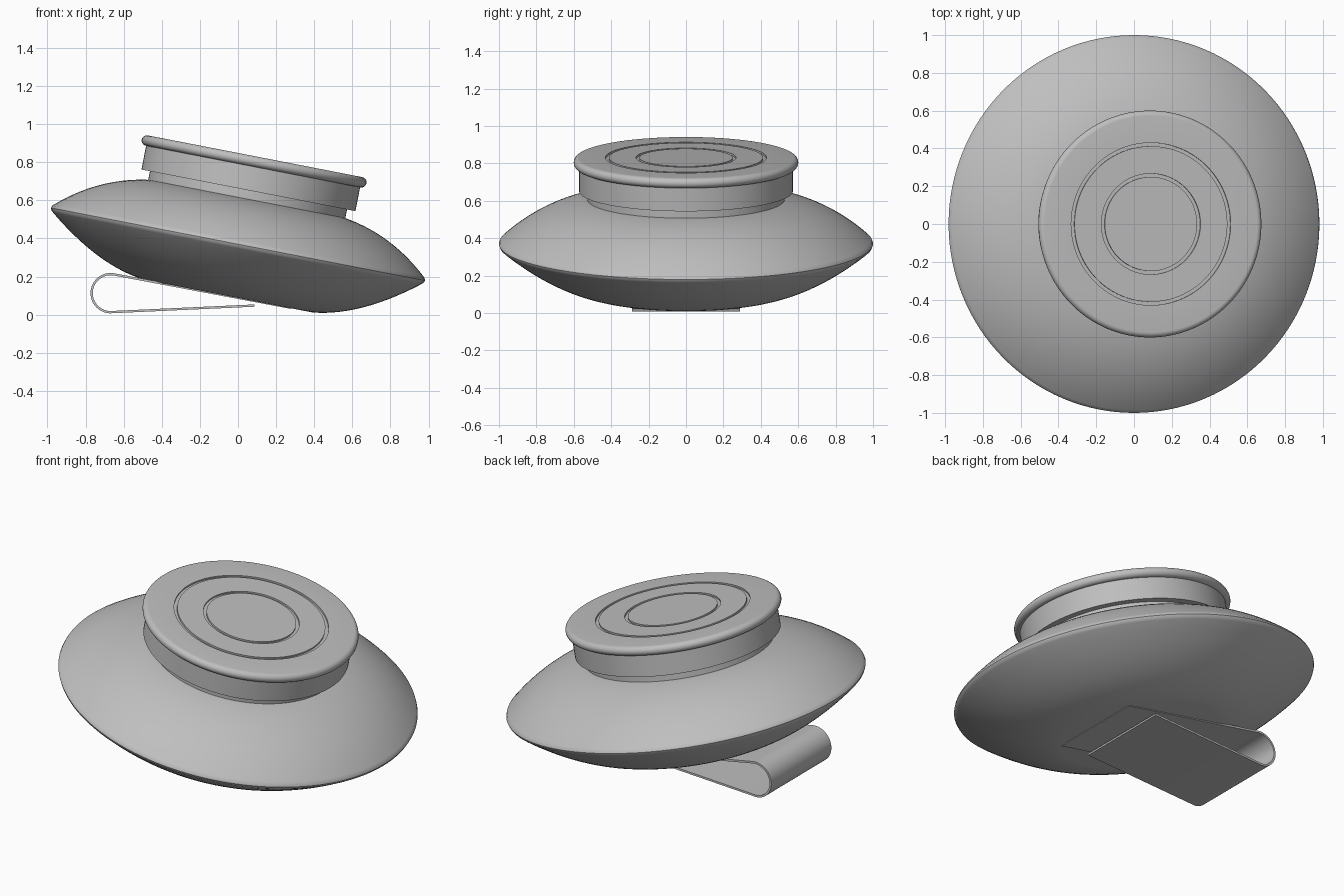
import bpy, bmesh, math
from mathutils import Matrix, Vector

if "Cube" in bpy.data.objects:
    bpy.data.objects.remove(bpy.data.objects["Cube"])

TILT = math.radians(11)
FRAME = Matrix.Translation((0, 0, 0.37)) @ Matrix.Rotation(TILT, 4, 'Y')

grey = bpy.data.materials.new("satin grey")
grey.diffuse_color = (0.52, 0.52, 0.52, 1)
grey.use_nodes = True
grey.node_tree.nodes["Principled BSDF"].inputs["Base Color"].default_value = grey.diffuse_color


def finish(name, bm, angle=30):
    bmesh.ops.recalc_face_normals(bm, faces=bm.faces)
    mesh = bpy.data.meshes.new(name)
    bm.to_mesh(mesh)
    bm.free()
    mesh.materials.append(grey)
    ob = bpy.data.objects.new(name, mesh)
    bpy.context.collection.objects.link(ob)
    bpy.ops.object.select_all(action='DESELECT')
    ob.select_set(True)
    bpy.context.view_layer.objects.active = ob
    bpy.ops.object.shade_smooth_by_angle(angle=math.radians(angle))
    return ob


def lathe(name, profile, steps=128):
    """Spin (radius, height) points about the tilted axis."""
    bm = bmesh.new()
    verts = [bm.verts.new((r, 0, h)) for r, h in profile]
    edges = [bm.edges.new(pair) for pair in zip(verts, verts[1:])]
    bmesh.ops.spin(bm, geom=verts + edges, cent=(0, 0, 0), axis=(0, 0, 1),
                   angle=math.tau, steps=steps, use_duplicate=False)
    bmesh.ops.remove_doubles(bm, verts=bm.verts, dist=1e-5)
    ob = finish(name, bm)
    ob.matrix_world = FRAME
    return ob


def bezier(a, c, b, n=14):
    a, c, b = Vector(a), Vector(c), Vector(b)
    return [tuple(a * (1 - t) ** 2 + c * 2 * t * (1 - t) + b * t * t)
            for t in (i / n for i in range(n + 1))]


# Saucer body: flat base, curved underside, rounded rim, domed top
under = bezier((0.45, -0.277), (0.70, -0.25), (0.985, -0.022))
rim = [(0.995, -0.013), (1.0, 0.0), (0.995, 0.013)]
dome = bezier((0.985, 0.022), (0.78, 0.205), (0.52, 0.243))
lathe("saucer_body", [(0, -0.277)] + under + rim + dome + [(0, 0.243)])

# Recessed collar and wider neck above it
lathe("recessed_collar", [(0, 0.20), (0.527, 0.20), (0.527, 0.295), (0, 0.295)])
lathe("neck", [(0, 0.288), (0.572, 0.288), (0.572, 0.425), (0, 0.425)])

# Cap: rounded bead edge and a flat top with two ring grooves
TOP, BEAD = 0.47, 0.0275
bead = [(0.573 + BEAD * math.cos(a), TOP - BEAD + BEAD * math.sin(a))
        for a in (math.radians(-90 + 15 * i) for i in range(13))]
grooves = []
for outer in (0.43, 0.267):
    grooves += [(outer, TOP), (outer, TOP - 0.01),
                (outer - 0.018, TOP - 0.01), (outer - 0.018, TOP)]
lathe("grooved_cap", [(0, TOP - 2 * BEAD)] + bead + grooves + [(0, TOP)])

# Spring clip: bent strip under the base
TH, HALF, R = 0.012, 0.288, 0.106
cx, cz = -0.668, 0.113
start = math.pi / 2 - TILT
end = math.radians(267) + 0.0
path = [((0.28, 0.036), (math.sin(TILT), math.cos(TILT)))]
n = 28
for i in range(n + 1):
    a = start + (end - start) * i / n
    d = (math.cos(a), math.sin(a))
    path.append(((cx + (R - TH / 2) * d[0], cz + (R - TH / 2) * d[1]), d))
path.append(((0.087, 0.048), (0.05, -0.999)))

bm = bmesh.new()
rings = []
for (x, z), (dx, dz) in path:
    rings.append([bm.verts.new((x + s * dx * TH / 2, y, z + s * dz * TH / 2))
                  for s, y in ((1, -HALF), (1, HALF), (-1, HALF), (-1, -HALF))])
for a, b in zip(rings, rings[1:]):
    for i in range(4):
        j = (i + 1) % 4
        bm.faces.new((a[i], a[j], b[j], b[i]))
bm.faces.new(rings[0])
bm.faces.new(rings[-1])
finish("spring_clip", bm)
